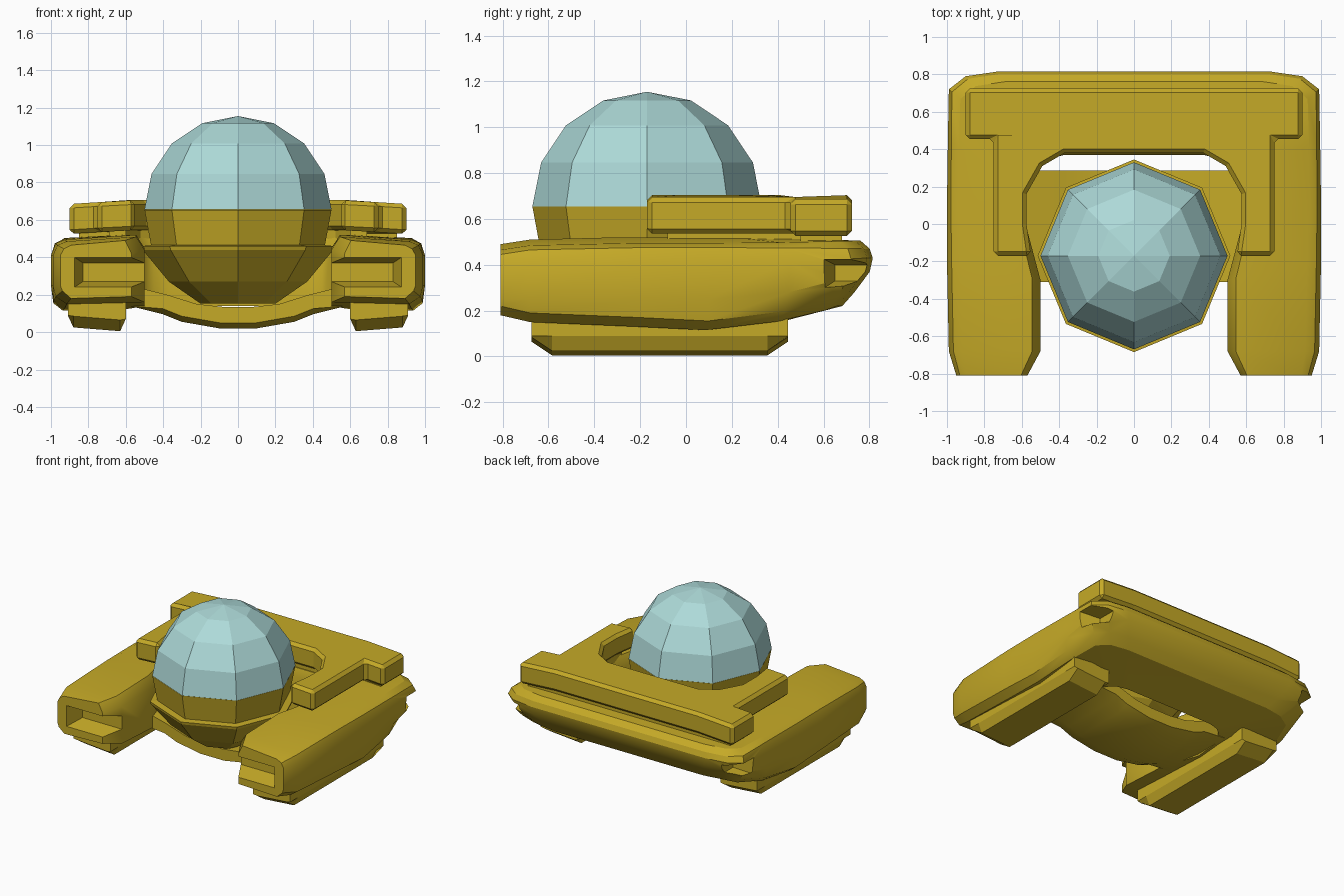
import bpy, bmesh
from math import cos, sin, pi

if "Cube" in bpy.data.objects:
    bpy.data.objects.remove(bpy.data.objects["Cube"])

def material(name, col):
    m = bpy.data.materials.new(name)
    m.diffuse_color = col
    m.use_nodes = True
    m.node_tree.nodes["Principled BSDF"].inputs["Base Color"].default_value = m.diffuse_color
    return m

GOLD = material("gold", (0.56, 0.40, 0.02, 1))
GLASS = material("glass", (0.42, 0.70, 0.69, 1))

def make(name, verts, faces, mat=GOLD, smooth=None):
    bm = bmesh.new()
    vs = [bm.verts.new(v) for v in verts]
    for f in faces:
        bm.faces.new([vs[i] for i in f])
    bmesh.ops.recalc_face_normals(bm, faces=bm.faces)
    me = bpy.data.meshes.new(name)
    bm.to_mesh(me)
    bm.free()
    ob = bpy.data.objects.new(name, me)
    bpy.context.collection.objects.link(ob)
    me.materials.append(mat)
    if smooth:
        bpy.ops.object.select_all(action='DESELECT')
        ob.select_set(True)
        bpy.context.view_layer.objects.active = ob
        bpy.ops.object.shade_smooth_by_angle(angle=smooth)
    return ob

def loft(name, rings, smooth=None, mat=GOLD):
    """Join equal-length closed rings and cap both ends."""
    n = len(rings[0])
    faces = [[k * n + i, k * n + (i + 1) % n, (k + 1) * n + (i + 1) % n, (k + 1) * n + i]
             for k in range(len(rings) - 1) for i in range(n)]
    last = (len(rings) - 1) * n
    faces += [list(range(n)), list(range(last, last + n))]
    return make(name, [p for r in rings for p in r], faces, mat, smooth)

def mirrored(half):
    """Complete an outline given from its right-hand half."""
    return half + [(-x, y) for x, y in reversed(half)]

# U-shaped hull: a section swept round arm, rear and arm
ARM = [(0, .14), (.85, .13), (.97, .17), (1, .25), (1, .41), (.95, .475), (.85, .495), (.09, .52), (0, .45)]
REAR = [(0, .14), (.70, .22), (.82, .28), (.97, .37), (1, .43), (.97, .47), (.88, .505), (.05, .52), (0, .46)]
# outer x, y, inner x, y, blend to rear section, bottom lift, top lift
STATIONS = [
    (.95, -.81, .57, -.81, 0, .05, -.03),
    (.99, -.68, .50, -.68, 0, .02, -.01),
    (1.0, -.20, .50, -.30, 0, .00, 0),
    (1.0, .10, .58, .00, 0, -.015, 0),
    (.995, .45, .58, .18, .25, .00, 0),
    (.99, .72, .50, .31, .8, .00, 0),
    (.90, .79, .45, .35, 1, .00, 0),
    (.73, .815, .37, .37, 1, .00, 0),
]

def section(s, sign):
    xo, yo, xi, yi, w, lift, top = s
    ring = []
    for i, (a, r) in enumerate(zip(ARM, REAR)):
        t = a[0] + (r[0] - a[0]) * w
        z = a[1] + (r[1] - a[1]) * w + (lift if i < 3 else top if i > 4 else 0)
        ring.append((sign * (xi + (xo - xi) * t), yi + (yo - yi) * t, z))
    return ring

hull = loft("hull", [section(s, 1) for s in STATIONS] +
            [section(s, -1) for s in reversed(STATIONS)], smooth=0.5)

# Tapered cutters for the front and rear-corner recesses
def cut(name, a, b):
    c = loft(name, [a, b])
    c.hide_render = True
    c.hide_viewport = False
    c.display_type = 'WIRE'
    m = hull.modifiers.new(name, 'BOOLEAN')
    m.operation = 'DIFFERENCE'
    m.object = c
    m.solver = 'EXACT'

def rect_y(s, x0, x1, y, z0, z1):
    return [(s * x0, y, z0), (s * x1, y, z0), (s * x1, y, z1), (s * x0, y, z1)]

def rect_x(x, y0, y1, z0, z1):
    return [(x, y0, z0), (x, y1, z0), (x, y1, z1), (x, y0, z1)]

for s, side in ((1, "right"), (-1, "left")):
    cut(side + "_front_cutter", rect_y(s, .4, .89, -.86, .23, .41), rect_y(s, .4, .83, -.68, .27, .37))
    cut(side + "_rear_cutter", rect_x(s * 1.03, .59, .95, .29, .43), rect_x(s * .85, .65, .95, .33, .40))

# Raised deck plate with drooping rear wings, on a narrower neck
DECK = mirrored([(.37, .38), (.49, .31), (.575, .16), (.575, .0), (.55, -.17), (.75, -.17),
                 (.75, .455), (.90, .455), (.90, .725), (.60, .725)])
NECK = mirrored([(.40, .40), (.52, .33), (.60, .17), (.60, -.08), (.69, -.08),
                 (.69, .50), (.85, .50), (.85, .68), (.60, .68)])

def slab(name, outline, z0, z1, droop):
    d = lambda x: droop * max(0, abs(x) - .58) / .32
    return loft(name, [[(x, y, z - d(x)) for x, y in outline] for z in (z0, z1)])

deck = slab("deck_plate", DECK, .545, .705, .02)
bev = deck.modifiers.new("edge", 'BEVEL')
bev.width = .022
bev.segments = 1
bev.limit_method = 'ANGLE'
bev.angle_limit = 1.2
slab("deck_neck", NECK, .48, .56, .0)

# Eight-sided cockpit ball: glass dome over a gold bowl with a ledge
def lathe(name, profile, mat):
    rings = [[(r * cos(i * pi / 4), -.17 + r * sin(i * pi / 4), z) for i in range(8)]
             for r, z in profile]
    return loft(name, rings, mat=mat)

ball = lambda k: (max(.5 * sin(k * pi / 8), .0005), .655 + .5 * cos(k * pi / 8))
lathe("dome", [ball(k) for k in range(5)], GLASS)
lathe("cockpit_bowl", [(.5, .654), (.465, .465), (.515, .46), (.51, .44), (.37, .27), (.20, .152)], GOLD)

# Curved cradle band under the bowl
UNDER = mirrored([(.10, .02), (.30, .055), (.40, .095), (.58, .14)])
OVER = [(-.58, .25), (-.38, .20), (-.22, .15), (-.08, .135), (.08, .135), (.22, .15), (.38, .20), (.58, .25)]
outline = UNDER[:4] + OVER[::-1] + UNDER[4:]
lift = lambda z, e: z + e if z < .142 and e else z
loft("cradle", [[(x, y, z + (e if z < .13 else 0)) for x, z in outline]
                for y, e in ((-.31, .03), (-.22, 0), (.19, 0), (.285, .03))], smooth=0.45)

# Landing skids
SKID = [(.60, .20), (.60, .07), (.63, .005), (.88, .025), (.91, .09), (.91, .20)]
for s, side in ((1, "right"), (-1, "left")):
    def skid_ring(y, floor):
        return [(s * x, y, max(z, floor + (z if z < .05 else 0))) for x, z in SKID]
    loft(side + "_skid", [skid_ring(-.675, .06), skid_ring(-.585, 0),
                          skid_ring(.355, 0), skid_ring(.445, .06)])
